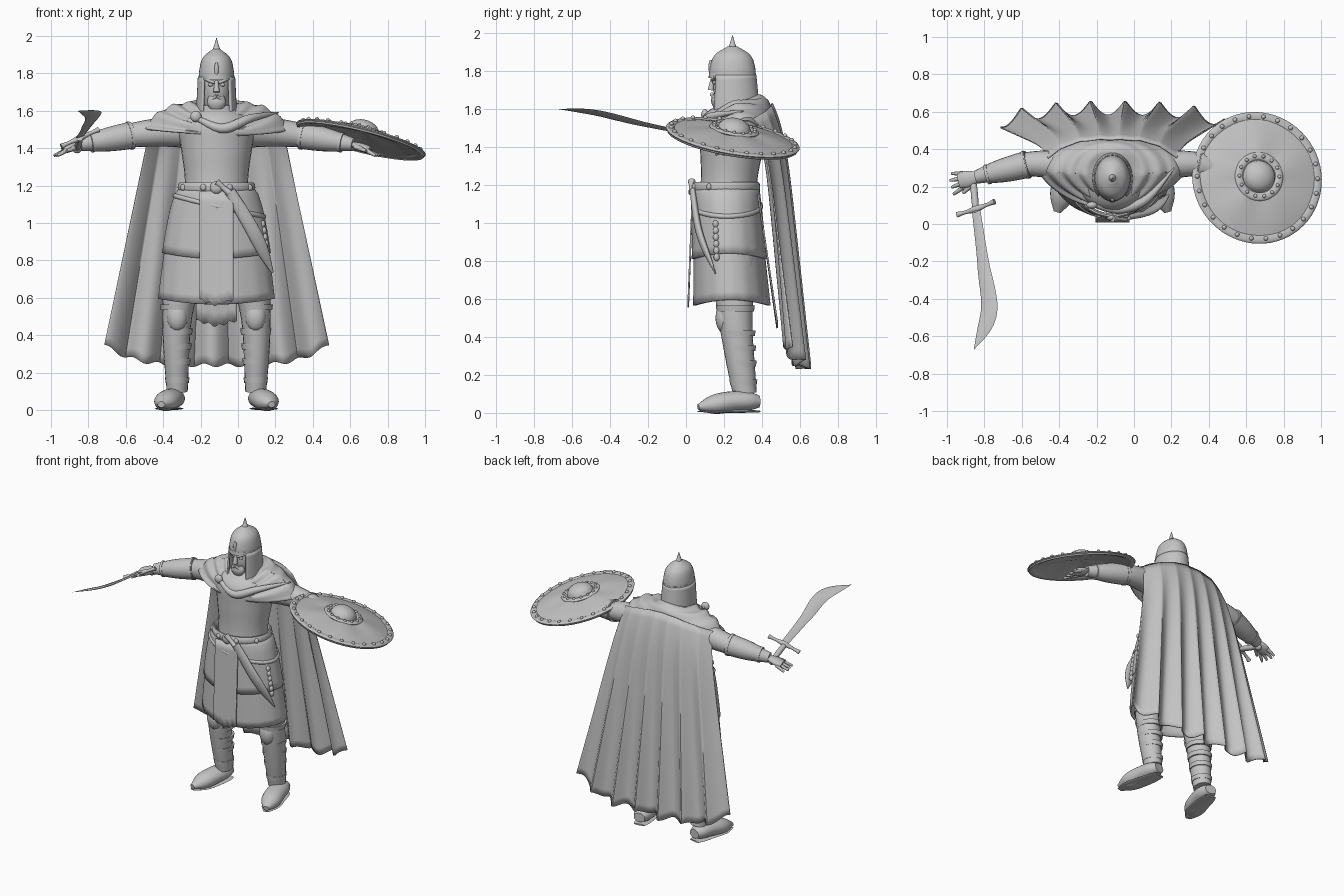
import bpy, bmesh
from math import sin, cos, pi, radians, sqrt
from mathutils import Vector, Matrix

cube = bpy.data.objects.get("Cube")
if cube:
    bpy.data.objects.remove(cube, do_unlink=True)

# All parts are measured from the body's centre line, which stands here
BODY_ORIGIN = (-.115, 0, 0)

GREY = (.55, .55, .55, 1)
grey = bpy.data.materials.new("plain_grey")
grey.use_nodes = True
grey.diffuse_color = GREY
grey.node_tree.nodes["Principled BSDF"].inputs["Base Color"].default_value = GREY


def finish(name, bm, thick=0, mirror=False):
    bmesh.ops.remove_doubles(bm, verts=bm.verts, dist=.0001)
    bmesh.ops.recalc_face_normals(bm, faces=bm.faces)
    mesh = bpy.data.meshes.new(name)
    bm.to_mesh(mesh)
    bm.free()
    mesh.materials.append(grey)
    part = bpy.data.objects.new(name, mesh)
    part.location = BODY_ORIGIN
    bpy.context.collection.objects.link(part)
    if thick:
        solid = part.modifiers.new("thickness", "SOLIDIFY")
        solid.thickness, solid.offset = thick, 0
    if mirror:
        flip = part.modifiers.new("other_side", "MIRROR")
        flip.use_mirror_merge = False
    bpy.ops.object.select_all(action="DESELECT")
    part.select_set(True)
    bpy.context.view_layer.objects.active = part
    bpy.ops.object.shade_smooth_by_angle(angle=radians(50))


def grid(name, surface, across, along, closed=False, thick=0, caps=False, mirror=False):
    """Faces over surface(u, v), with u and v running from 0 to 1."""
    bm = bmesh.new()
    columns = across if closed else across + 1
    rows = [[bm.verts.new(surface(i / across, j / along)) for i in range(columns)]
            for j in range(along + 1)]
    for low, high in zip(rows, rows[1:]):
        for i in range(across):
            k = (i + 1) % columns
            bm.faces.new((low[i], low[k], high[k], high[i]))
    if caps:
        bm.faces.new(rows[0])
        bm.faces.new(rows[-1])
    finish(name, bm, thick, mirror)


def spline(values, t):
    """Smooth curve through numbers or vectors."""
    t *= len(values) - 1
    i = min(int(t), len(values) - 2)
    t -= i
    a, b, c, d = (values[max(0, min(len(values) - 1, i + k))] for k in (-1, 0, 1, 2))
    return b + (c - a + (a*2 - b*5 + c*4 - d + ((b - c)*3 + d - a)*t)*t)*(t/2)


def tube(name, path, widths, flat=1, up=None, sides=20, mirror=False, caps=True):
    """Tapered tube along a path; flat is its depth over its width."""
    path = [Vector(p) for p in path]
    axis = (path[-1] - path[0]).normalized()
    up = Vector(up or ((0, 1, 0) if abs(axis.z) > .7 else (0, 0, 1)))

    def surface(u, v):
        ahead = spline(path, min(1, v + .02)) - spline(path, max(0, v - .02))
        side = ahead.cross(up).normalized()
        rise = side.cross(ahead).normalized()
        return spline(path, v) + (side*cos(2*pi*u) + rise*sin(2*pi*u)*flat) * spline(widths, v)
    grid(name, surface, sides, 4 * max(len(path), len(widths)), True, 0 if caps else .012, caps, mirror)


def balls(name, places, size, mirror=False):
    bm = bmesh.new()
    for place in places:
        spot = Matrix.Translation(place) @ Matrix.Diagonal((*size, 1))
        bmesh.ops.create_uvsphere(bm, u_segments=12, v_segments=8, radius=1, matrix=spot)
    finish(name, bm, mirror=mirror)


# Head and face
tube("head", [(0, .25, 1.5), (0, .24, 1.8)], [.06, .06, .08, .07], 1.25)
tube("nose", [(0, .14, 1.76), (0, .13, 1.7)], [.01, .017], sides=10)
tube("beard", [(0, .165, 1.68), (0, .165, 1.6)], [.04, .05, .024], .65)
balls("eyes", [(.032, .15, 1.74)], (.014, .01, .01), mirror=True)
tube("brows", [(.01, .14, 1.75), (.06, .15, 1.77)], [.007, .01, .006], sides=8, mirror=True)
tube("moustache", [(0, .135, 1.68), (.04, .15, 1.65)], [.01, .004], sides=8, mirror=True)

# Helmet with an open face
tube("helmet_dome", [(0, .245, 1.77), (0, .245, 1.93)], [.094, .092, .074, .02], 1.3, sides=32)
tube("helmet_spike", [(0, .245, 1.92), (0, .245, 1.99)], [.024, .011, .001])
tube("helmet_brim", [(0, .245, 1.765), (0, .245, 1.79)], [.097, .095], 1.3, sides=32)
balls("helmet_crest", [(0, .13, 1.82)], (.012, .012, .04))


def side_guard(u, v):
    angle = radians(-46 + 272*u)
    cheek = max(0, 1 - abs(abs(u - .5) - .42) * 3)
    flare = .094 + .01*v
    return flare*cos(angle), .245 + 1.27*flare*sin(angle), 1.78 - (.125 + .1*cheek)*v


grid("helmet_side_guard", side_guard, 40, 8, thick=.012)

# Torso
tube("torso", [(0, .22, 1.12), (0, .24, 1.4), (0, .27, 1.62)], [.17, .17, .19, .2, .1], .88, sides=32)
tube("collar", [(0, .25, 1.54), (0, .25, 1.6)], [.1, .08], 1.15, caps=False)


# Mantle draped over the shoulders, and the cape behind
def mantle(u, v):
    c, s = cos(2*pi*u), sin(2*pi*u)
    front, back = .16 - .07*sqrt(v), .36 + .12*sqrt(v)
    middle = (front + back) / 2
    y = middle + (back - middle)*s if s > 0 else middle + (front - middle) * abs(s)**1.5
    side_height = 1.64 - .14 * v**3
    end_height = 1.67 - .25*v*v if s > 0 else 1.58 - .11*v
    fold = .007 * sin(22*v + 2.5*c) * (1 if s < 0 else 1 - .6*s)
    return (.09 + .3*v)*c, y - fold*(s < 0), side_height + (end_height - side_height)*s*s + fold


def cape(u, v):
    x = 2*u - 1
    top = 1.63 - .08*x*x
    hem = .24 + .11 * x**4 + .01*sin(60*u)
    folds = (.004 + .075*v) * abs(sin(6.5*pi*(u - .095)))
    y = .455 + .05*(1 - (1 - v)**10) + .155*v - (.1 - .03*v) * abs(x)**3 - folds
    return x * (.345 + .255*v), y, top + (hem - top)*v


grid("mantle", mantle, 64, 24, True, .01)
tube("mantle_roll", [(-.12, .11, 1.57), (.03, .08, 1.505), (.18, .13, 1.56), (.33, .3, 1.59)],
     [.012, .026, .022, .004])
balls("cloak_clasp", [(-.11, .1, 1.57)], (.03, .02, .03))
grid("cape", cape, 130, 28, thick=.008)


# Layered skirt
def skirt_point(angle, z, grow=0):
    drop = max(0, 1.2 - z)
    width = .17 + .175*sqrt(drop) + grow
    depth = .16 + .06*drop + grow
    return Vector((width*cos(angle), .21 + .05*drop + depth*sin(angle), z))


def tier(name, top, bottom, grow):
    def surface(u, v):
        angle = 2*pi*u
        ripple = .003 * v * abs(sin(8*angle))
        return skirt_point(angle, top + (bottom - top)*v + .015*v*cos(2*angle), grow - ripple)
    grid(name, surface, 64, 8, True, .012)


def panel(name, top, bottom, half_width):
    """Hanging cloth between two (y, z) heights, with a ragged point."""
    def surface(u, v):
        x = 2*u - 1
        hem = bottom[1] + .03*abs(x) + .008*sin(25*u)
        return x*half_width, top[0] + (bottom[0] - top[0])*v, top[1] + (hem - top[1])*v
    grid(name, surface, 16, 10, thick=.008)


def belt(name, height, half_height, lean, grow):
    def surface(u, v):
        angle, turn = 2*pi*u, 2*pi*v
        point = skirt_point(angle, height + lean*cos(angle), grow + .014*cos(turn))
        return point + Vector((0, 0, half_height*sin(turn)))
    grid(name, surface, 48, 10, True)


tier("skirt_lower", .95, .58, 0)
tier("skirt_upper", 1.2, .825, .01)
panel("front_panel", (.035, 1.17), (.012, .56), .09)
panel("back_panel", (.38, 1.15), (.48, .45), .11)

# Belts and hanging gear
belt("waist_belt", 1.19, .028, 0, .006)
belt("hip_belt", 1.09, .014, -.055, .01)
balls("belt_buckle", [(0, .035, 1.19)], (.035, .02, .034))
balls("belt_bosses", [skirt_point(radians(20*i - 90), 1.19, .016) for i in (-3, -1, 1, 3)],
      (.018, .014, .018))
tube("scabbard", [(.07, .035, 1.17), (.2, .07, .95), (.3, .155, .735)], [.03, .036, .034, .006], .5)
tube("dagger_grip", [(.07, .03, 1.16), (0, .03, 1.22)], [.018, .014, .02])
balls("hanging_ornament", [skirt_point(radians(-20), .82 + .035*i, .014) for i in range(6)],
      (.014, .016, .02))

# Legs and boots
tube("legs", [(.15, .25, .9), (.21, .26, .5), (.21, .31, .1)], [.11, .1, .08, .067, .056], 1.12, mirror=True)
balls("knee_plates", [(.21, .2, .5)], (.056, .045, .08), mirror=True)
for z in (.16, .26, .34, .42, .55):
    y, width = .32 - .11*z, .051 + .067*z
    tube("greave_bands", [(.21, y, z - .015), (.21, y, z + .015)], [width, width + .004], 1.12, mirror=True)
tube("boots", [(.22, .385, .06), (.245, .25, .06), (.295, .065, .03)], [.04, .062, .068, .064, .02], .8,
     mirror=True)
tube("boot_soles", [(.22, .385, .008), (.245, .25, .008), (.295, .065, .008)], [.04, .054, .06, .06, .02],
     .13, mirror=True)

# Arms and hands
shoulder, elbow, wrist = Vector((.15, .3, 1.5)), Vector((.45, .32, 1.47)), Vector((.73, .25, 1.42))
tube("arms", [shoulder, elbow, wrist], [.1, .08, .065, .055, .035], mirror=True)
tube("forearm_guards", [elbow, elbow.lerp(wrist, .8)], [.073, .066, .048], mirror=True)
for reach, width in ((.02, .076), (.75, .054)):
    start = elbow.lerp(wrist, reach)
    tube("guard_rims", [start, elbow.lerp(wrist, reach + .05)], [width, width], mirror=True)
tube("palms", [wrist, (.82, .23, 1.39)], [.03, .045, .04], .5, mirror=True)
for i in range(4):
    y = .27 - .025*i
    tip = (.87 - .01 * abs(i - 1), y - .012*i, 1.36)
    tube("fingers", [(.8, y, 1.39), tip], [.013, .011, .007], sides=8, mirror=True)
tube("thumbs", [(.74, .22, 1.41), (.8, .165, 1.385)], [.016, .013, .008], sides=8, mirror=True)

# Curved sword
tube("sword_blade", [(-.73, .08, 1.46), (-.69, -.22, 1.52), (-.66, -.47, 1.58), (-.74, -.67, 1.6)],
     [.024, .03, .043, .043, .001], .15, up=(-.35, 0, 1), sides=8)
tube("sword_grip", [(-.73, .06, 1.455), (-.745, .24, 1.4)], [.016, .019, .016])
balls("sword_pommel", [(-.745, .245, 1.395)], (.024, .024, .022))
tube("sword_guard", [(-.83, .05, 1.41), (-.73, .08, 1.455), (-.63, .12, 1.5)], [.015, .01, .018, .01, .015])

# Round shield, dished and tilted
lean = Vector((0, 0, 1)).rotation_difference(Vector((.25, .17, 1)))
TILT = Matrix.Translation((.77, .245, 1.44)) @ lean.to_matrix().to_4x4()


def on_shield(turn, radius, height):
    return TILT @ Vector((radius*cos(2*pi*turn), radius*sin(2*pi*turn), height))


def shield_ring(name, radius, height, half_width, studs, stud_size):
    grid(name, lambda u, v: on_shield(u, radius + half_width*cos(2*pi*v), height + .01*sin(2*pi*v)),
         64, 12, True)
    balls(name + "_studs", [on_shield(i / studs, radius, height + .01) for i in range(studs)],
          (stud_size, stud_size, stud_size))


grid("shield_dish", lambda u, v: on_shield(u, .35*v, .055*(1 - v*v) + .004*sin(10*pi*u)*sin(pi*v)),
     64, 16, True, .012)
grid("shield_boss", lambda u, v: on_shield(u, .09*v, .05 + .065*sqrt(1 - v*v)), 32, 10, True)
shield_ring("shield_rim", .332, .01, .025, 26, .012)
shield_ring("shield_boss_ring", .11, .055, .022, 14, .01)
